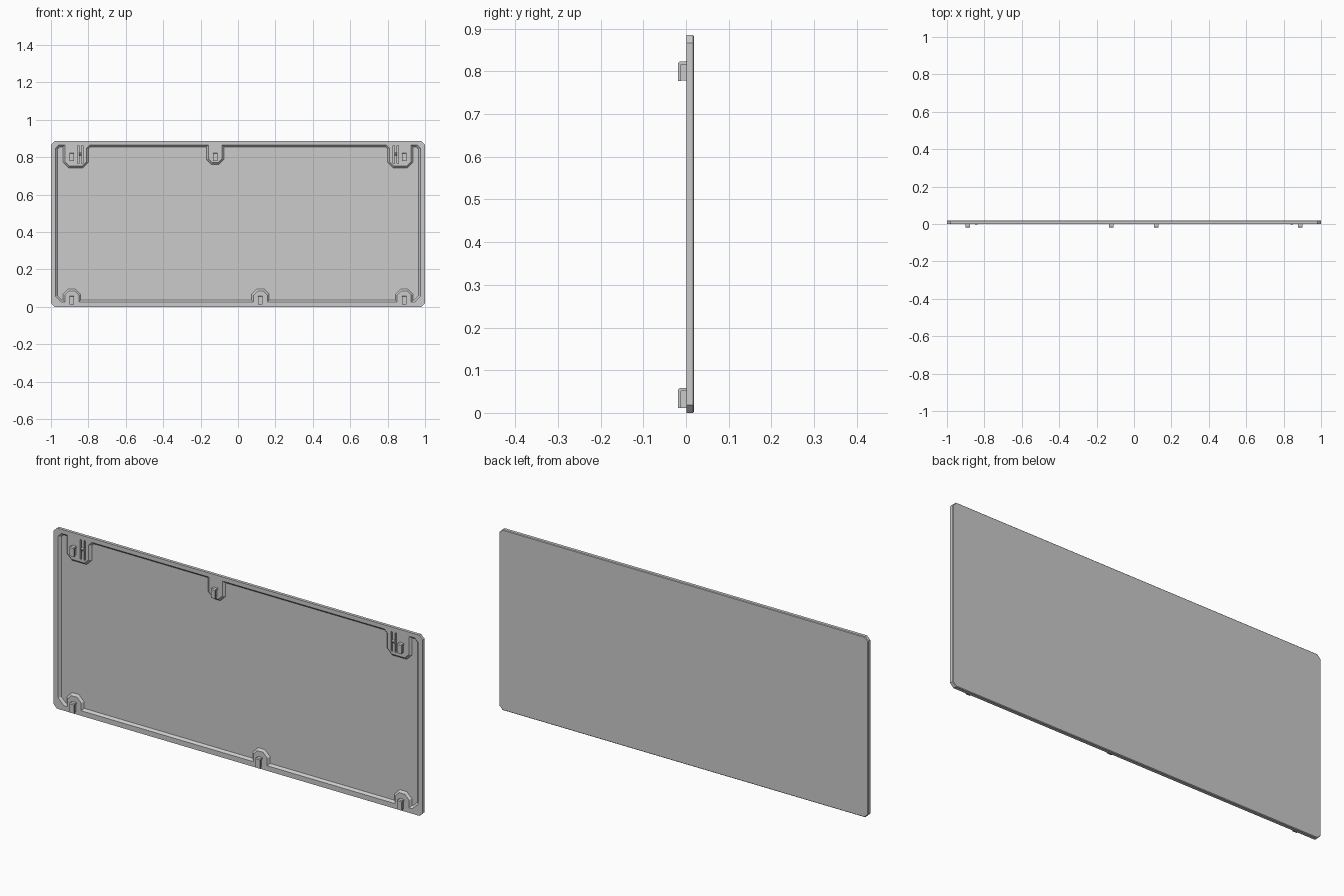
import bpy
import bmesh
from mathutils import Vector

if "Cube" in bpy.data.objects:
    bpy.data.objects.remove(bpy.data.objects["Cube"])

FRONT, FLOOR, BACK = 0.001, 0.011, 0.019
TOP = 0.885


def loft(bm, rings):
    """Skin a list of equally long point rings and cap both ends."""
    vs = [[bm.verts.new(p) for p in r] for r in rings]
    n = len(vs[0])
    for a, b in zip(vs, vs[1:]):
        for i in range(n):
            bm.faces.new((a[i], a[(i + 1) % n], b[(i + 1) % n], b[i]))
    bm.faces.new(vs[0])
    bm.faces.new(vs[-1])


def box(bm, x0, x1, y0, y1, z0, z1):
    loft(bm, [[(x0, y, z0), (x1, y, z0), (x1, y, z1), (x0, y, z1)] for y in (y0, y1)])


def finish(bm, name):
    bmesh.ops.recalc_face_normals(bm, faces=bm.faces)
    me = bpy.data.meshes.new(name)
    bm.to_mesh(me)
    bm.free()
    ob = bpy.data.objects.new(name, me)
    bpy.context.collection.objects.link(ob)
    return ob


def inset(pts, d):
    """Mitred inward offset of a counter-clockwise outline."""
    out = []
    for i, p in enumerate(pts):
        p0, p1, p2 = Vector(pts[i - 1]), Vector(p), Vector(pts[(i + 1) % len(pts)])
        a, b = (p1 - p0).normalized(), (p2 - p1).normalized()
        n1, n2 = Vector((-a.y, a.x)), Vector((-b.y, b.x))
        out.append(tuple(p1 + d * (n1 + n2) / (1 + n1.dot(n2))))
    return out


def at_y(pts, y):
    return [(x, y, z) for x, z in pts]


def boss(xa, xb, base, tip, c=0.022):
    """Chamfered bump in the recess outline, running from xa to xb."""
    sx = c if xb > xa else -c
    sz = c if tip > base else -c
    return [(xa, base), (xa, tip - sz), (xa + sx, tip),
            (xb - sx, tip), (xb, tip - sz), (xb, base)]


# Panel slab with clipped corners and bevelled back edge
c = 0.018
slab = [(-1 + c, 0), (1 - c, 0), (1, c), (1, TOP - c),
        (1 - c, TOP), (-1 + c, TOP), (-1, TOP - c), (-1, c)]
bm = bmesh.new()
loft(bm, [at_y(slab, FRONT), at_y(slab, BACK - 0.003), at_y(inset(slab, 0.003), BACK)])
panel = finish(bm, "panel")

# Recess outline, leaving raised bosses around every clip
lo, hi, side = 0.025, 0.865, 0.975
low_x, top_x = (-0.888, 0.12, 0.888), (-0.888, -0.122, 0.888)
outline = [(-side, lo + 0.03), (-side + 0.03, lo)]
for x in low_x:
    outline += boss(x - 0.037, x + 0.037, lo, 0.085)
outline += [(side - 0.03, lo), (side, lo + 0.03), (side, hi - 0.018), (side - 0.018, hi)]
right = boss(0.925, 0.81, hi, 0.753)
right[-1:] = [(0.81, hi - 0.018), (0.792, hi)]
outline += right
outline += boss(top_x[1] + 0.037, top_x[1] - 0.037, hi, 0.77)
outline += [(-x, z) for x, z in reversed(right)]
outline += [(-side + 0.018, hi), (-side, hi - 0.018)]

# Cutter: drafted recess plus the slots either side of each snap tongue
bm = bmesh.new()
loft(bm, [at_y(outline, -0.01), at_y(outline, FRONT), at_y(inset(outline, 0.01), FLOOR)])
for s in (-1, 1):
    for x in (0.832, 0.853):
        box(bm, s * x - 0.004, s * x + 0.004, -0.01, FLOOR, 0.766, 0.862)
cutter = finish(bm, "recess_cutter")
cutter.hide_render = True
mod = panel.modifiers.new("recess", 'BOOLEAN')
mod.operation = 'DIFFERENCE'
mod.solver = 'EXACT'
mod.object = cutter
bpy.context.view_layer.objects.active = panel
bpy.ops.object.modifier_apply(modifier=mod.name)
bpy.data.objects.remove(cutter)


# Hook clips: L-shaped hook with a thinner web inside
def clip(name, x, z, h):
    y0, y1, t, e = -0.019, FRONT + 0.001, 0.007, 0.004
    hook = [(y0, z), (y0 + t, z), (y0 + t, z + h - t), (y1, z + h - t),
            (y1, z + h), (y0 + e, z + h), (y0, z + h - e)]
    bm = bmesh.new()
    loft(bm, [[(x + s * 0.012, y, zz) for y, zz in hook] for s in (-1, 1)])
    box(bm, x - 0.008, x + 0.008, y0 + t - 0.001, y1, z + 0.001, z + h - t + 0.001)
    finish(bm, name)


for i, x in enumerate(low_x):
    clip(f"lower_clip_{i + 1}", x, 0.011, 0.047)
for i, x in enumerate(top_x):
    clip(f"upper_clip_{i + 1}", x, 0.778, 0.045)

# Small wedge bump on each snap tongue
for side_name, x in (("left", -0.8425), ("right", 0.8425)):
    bm = bmesh.new()
    bump = [(FRONT + 0.001, 0.808), (-0.004, 0.815), (-0.004, 0.819), (FRONT + 0.001, 0.826)]
    loft(bm, [[(x + s * 0.0065, y, z) for y, z in bump] for s in (-1, 1)])
    finish(bm, f"snap_bump_{side_name}")
